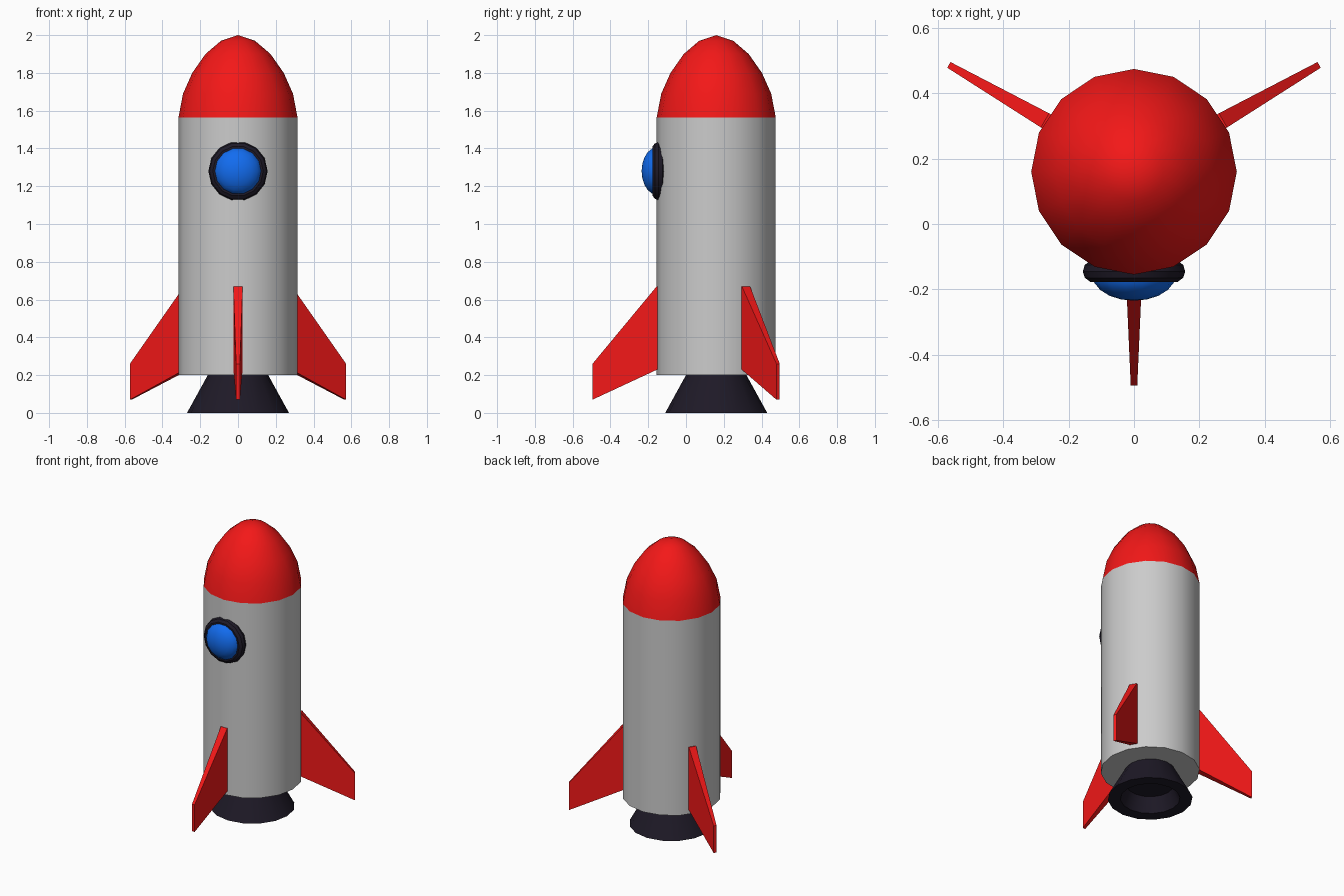
import bpy, bmesh
from math import sin, cos, pi, radians
from mathutils import Matrix

if "Cube" in bpy.data.objects:
    bpy.data.objects.remove(bpy.data.objects["Cube"])

AXIS_Y = 0.16  # the body axis sits behind the origin


def material(name, rgb):
    m = bpy.data.materials.new(name)
    m.diffuse_color = (*rgb, 1)
    m.use_nodes = True
    m.node_tree.nodes["Principled BSDF"].inputs["Base Color"].default_value = m.diffuse_color
    return m


RED = material("red", (0.90, 0.009, 0.009))
DARK = material("dark", (0.013, 0.010, 0.020))
BLUE = material("blue", (0.006, 0.15, 0.87))


def finish(name, bm, mat=None, smooth=True):
    bmesh.ops.recalc_face_normals(bm, faces=bm.faces)
    me = bpy.data.meshes.new(name)
    bm.to_mesh(me)
    bm.free()
    ob = bpy.data.objects.new(name, me)
    bpy.context.collection.objects.link(ob)
    if mat:
        me.materials.append(mat)
    if smooth:
        bpy.ops.object.select_all(action='DESELECT')
        ob.select_set(True)
        bpy.context.view_layer.objects.active = ob
        bpy.ops.object.shade_smooth_by_angle(angle=radians(35))
    return ob


def lathe(name, profile, mat=None, sides=16, closed=False):
    """Turn a (radius, height) profile around z."""
    bm = bmesh.new()
    rings = []
    for r, z in profile:
        n = sides if r > 0 else 1
        rings.append([bm.verts.new((r * cos(2 * pi * i / sides),
                                    r * sin(2 * pi * i / sides), z)) for i in range(n)])
    pairs = list(zip(rings, rings[1:])) + ([(rings[-1], rings[0])] if closed else [])
    for a, b in pairs:
        for i in range(sides):
            j = (i + 1) % sides
            quad = [a[i % len(a)], a[j % len(a)], b[j % len(b)], b[i % len(b)]]
            bm.faces.new(list(dict.fromkeys(quad)))
    ob = finish(name, bm, mat)
    ob.location.y = AXIS_Y
    return ob


# Fuselage, nose and hollow engine nozzle
lathe("body", [(0, 0.2), (0.315, 0.2), (0.315, 1.565), (0, 1.565)])
lathe("nose_cone", [(0.315, 1.565), (0.291, 1.69), (0.242, 1.80), (0.172, 1.90),
                    (0.09, 1.97), (0, 2.0)], RED)
lathe("nozzle", [(0, 0.1), (0.15, 0.1), (0.19, 0), (0.27, 0), (0.16, 0.2), (0, 0.2)], DARK)

# Porthole: rounded rim and bulging glass, both facing -y
rim = [(0.123 + 0.034 * cos(2 * pi * i / 10), 0.034 * sin(2 * pi * i / 10)) for i in range(10)]
dome = [(0.128 * cos(pi / 2 * i / 5), 0.08 * sin(pi / 2 * i / 5)) for i in range(5)] + [(0, 0.08)]
for name, prof, mat, y, closed in (("window_rim", rim, DARK, -0.145, True),
                                   ("window_glass", dome, BLUE, -0.155, False)):
    ob = lathe(name, prof, mat, 14, closed)
    ob.location = (0, y, 1.28)
    ob.rotation_euler.x = pi / 2

# Three tapered fins: (radius, height, half thickness) outline
OUTLINE = [(0.30, 0.235, 0.025), (0.655, 0.07, 0.01), (0.655, 0.26, 0.01),
           (0.315, 0.67, 0.025), (0.30, 0.67, 0.025)]
for k, angle in enumerate((-90, 30, 150)):
    bm = bmesh.new()
    left, right = ([bm.verts.new((r, s * t, z)) for r, z, t in OUTLINE] for s in (-1, 1))
    bm.faces.new(left)
    bm.faces.new(right[::-1])
    for i in range(len(OUTLINE)):
        bm.faces.new((left[i - 1], left[i], right[i], right[i - 1]))
    bm.transform(Matrix.Translation((0, AXIS_Y, 0)) @ Matrix.Rotation(radians(angle), 4, 'Z'))
    finish(f"fin_{k + 1}", bm, RED, smooth=False)
